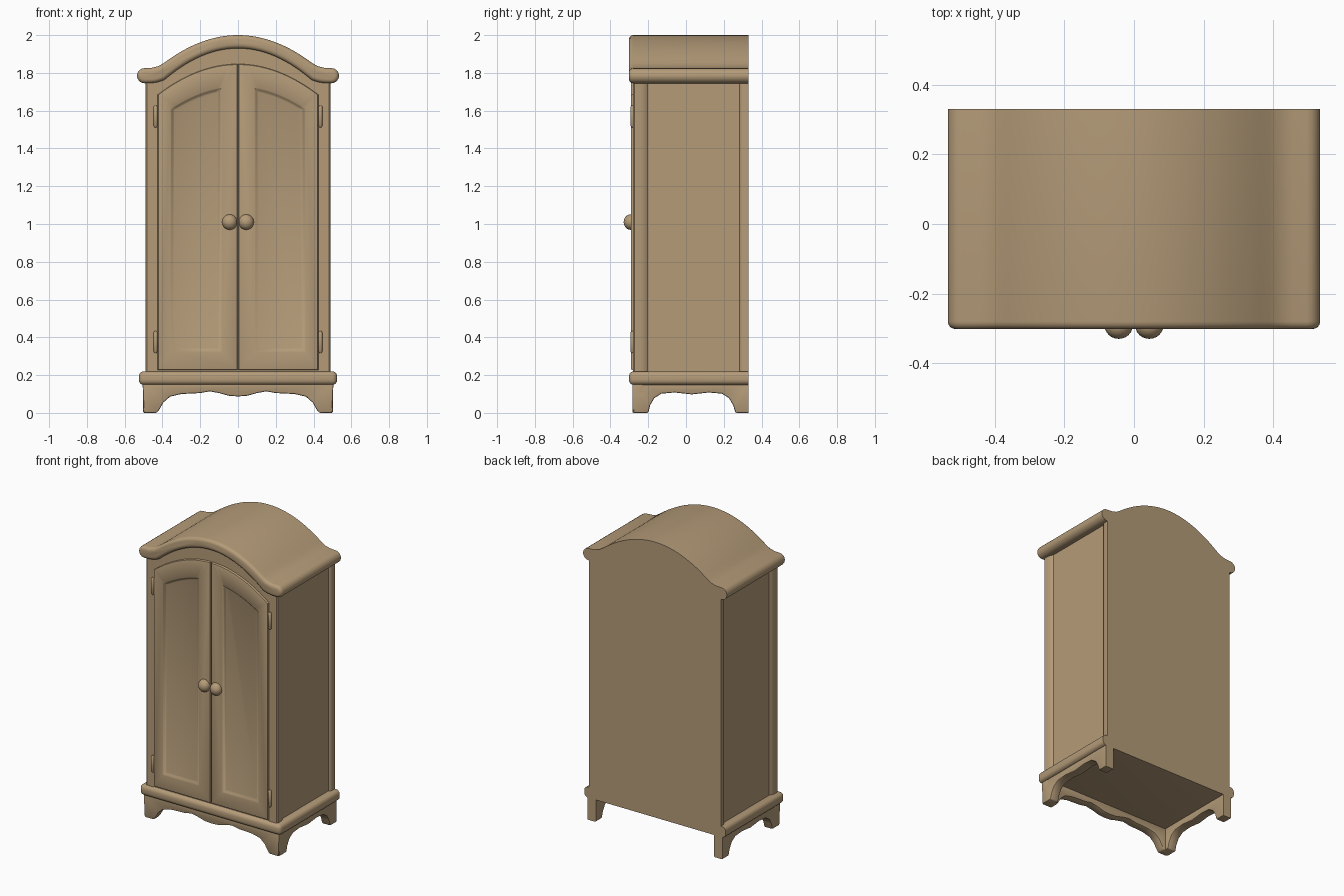
import bpy, bmesh, math
from mathutils import Matrix

if "Cube" in bpy.data.objects:
    bpy.data.objects.remove(bpy.data.objects["Cube"])

BACK = 0.33
wood = bpy.data.materials.new("warm tan wood")
wood.diffuse_color = (0.46, 0.33, 0.19, 1)
wood.use_nodes = True
wood.node_tree.nodes["Principled BSDF"].inputs["Base Color"].default_value = wood.diffuse_color


def finish(name, bm, angle=40):
    bmesh.ops.recalc_face_normals(bm, faces=bm.faces[:])
    mesh = bpy.data.meshes.new(name)
    bm.to_mesh(mesh)
    bm.free()
    mesh.materials.append(wood)
    ob = bpy.data.objects.new(name, mesh)
    bpy.context.collection.objects.link(ob)
    bpy.ops.object.select_all(action='DESELECT')
    ob.select_set(True)
    bpy.context.view_layer.objects.active = ob
    bpy.ops.object.shade_smooth_by_angle(angle=math.radians(angle))
    return ob


def loft(bm, loops):
    """Skin equal-length loops of 3D points and cap both ends."""
    rings = [[bm.verts.new(p) for p in loop] for loop in loops]
    for a, b in zip(rings, rings[1:]):
        for i in range(len(a)):
            j = (i + 1) % len(a)
            bm.faces.new((a[i], a[j], b[j], b[i]))
    bm.faces.new(rings[0])
    bm.faces.new(rings[-1])


def prism(name, pts, axis, lo, hi, bevel=0.0, segments=3):
    """Extrude a profile along an axis; round sharp edges except at the flat back."""
    place = {'x': lambda p, d: (d, p[0], p[1]),
             'y': lambda p, d: (p[0], d, p[1]),
             'z': lambda p, d: (p[0], p[1], d)}[axis]
    bm = bmesh.new()
    loft(bm, [[place(p, d) for p in pts] for d in (lo, hi)])
    bmesh.ops.recalc_face_normals(bm, faces=bm.faces[:])
    if bevel:
        edges = [e for e in bm.edges if e.calc_face_angle(0) > 0.6
                 and not all(v.co.y > BACK - 1e-4 for v in e.verts)]
        bmesh.ops.bevel(bm, geom=edges, offset=bevel, segments=segments,
                        profile=0.5, affect='EDGES')
    return finish(name, bm)


def mirrored(half):
    """Right half profile running from the centre outward, completed to the left."""
    return [(-x, z) for x, z in reversed(half) if x > 0] + half


def steps(a, b, n):
    return [a + (b - a) * i / n for i in range(n + 1)]


# carcass with arched top and flat back
core = [(x, max(1.965 - 1.03 * x * x, 1.77)) for x in steps(0, 0.475, 14)]
prism("carcass", mirrored(core + [(0.475, 0.17)]), 'y', -0.276, BACK)

# corner posts that frame the sunken side panels
for s, side in ((1, "right"), (-1, "left")):
    front = [(0.43, -0.281), (0.482, -0.281), (0.49, -0.273), (0.49, -0.242),
             (0.486, -0.225), (0.478, -0.208), (0.47, -0.2), (0.43, -0.2)]
    back = [(0.43, BACK), (0.49, BACK), (0.49, 0.3), (0.485, 0.288),
            (0.47, 0.28), (0.43, 0.28)]
    prism(side + "_front_post", [(s * x, y) for x, y in front], 'z', 0.17, 1.775)
    prism(side + "_back_post", [(s * x, y) for x, y in back], 'z', 0.17, 1.775)

# arched cornice roof with rounded, flared ends
end = [(0.495 + 0.04 * math.cos(math.radians(a)), 1.785 + 0.04 * math.sin(math.radians(a)))
       for a in steps(90, -90, 8)]
top = [(x, 2.0 - 0.96 * x * x) for x in steps(0, 0.39, 14)] + [(0.42, 1.836), (0.455, 1.827)]
under = [(0.455, 1.746), (0.425, 1.751)] + [(x, 1.93 - 1.1 * x * x) for x in steps(0.39, 0, 14)]
half = top + end + under
outline = half + [(-x, z) for x, z in reversed(half) if x > 0]
prism("cornice", outline, 'y', -0.302, BACK, 0.022, 4)

# base moulding
prism("base_moulding", [(-0.525, -0.302), (0.525, -0.302), (0.525, BACK), (-0.525, BACK)],
      'z', 0.148, 0.22, 0.026, 4)

# scalloped front apron with feet
apron = [(0, 0.087), (0.05, 0.091), (0.1, 0.105), (0.15, 0.114), (0.2, 0.105), (0.3, 0.1),
         (0.36, 0.086), (0.395, 0.055), (0.415, 0.02), (0.43, 0), (0.498, 0), (0.506, 0.17)]
lower = mirrored(apron)
prism("front_apron", lower, 'y', -0.284, -0.225, 0.007, 2)

# side aprons with front and back feet
side_pts = [(-0.284, 0.17), (-0.278, 0), (-0.2, 0), (-0.19, 0.04), (-0.168, 0.078),
            (-0.13, 0.102), (-0.06, 0.108), (0.03, 0.098), (0.12, 0.108), (0.19, 0.102),
            (0.228, 0.078), (0.25, 0.04), (0.262, 0), (BACK, 0), (BACK, 0.17)]
for s, side in ((1, "right"), (-1, "left")):
    prism(side + "_side_apron", side_pts, 'x', s * 0.44, s * 0.503, 0.007, 2)


def door_loop(s, y, x0, x1, z0, crown, bend, inset=0.0):
    """Outline with straight sides and a curved top, shrunk by inset."""
    x0, x1 = x0 + inset, x1 - inset
    pts = [(x0, z0 + inset), (x1, z0 + inset)]
    pts += [(x, crown - bend * x * x - inset) for x in steps(x1, x0, 12)]
    return [(s * x, y, z) for x, z in pts]


for s, side in ((1, "right"), (-1, "left")):
    # arched door with sunken panel
    leaf = (0.003, 0.425, 0.228, 1.847, 0.9)
    panel = (0.085, 0.358, 0.322, 1.73, 0.94)
    bm = bmesh.new()
    loft(bm, [door_loop(s, -0.265, *leaf), door_loop(s, -0.284, *leaf),
              door_loop(s, -0.29, *leaf, 0.003), door_loop(s, -0.292, *leaf, 0.009),
              door_loop(s, -0.292, *panel), door_loop(s, -0.289, *panel, 0.006),
              door_loop(s, -0.281, *panel, 0.014), door_loop(s, -0.278, *panel, 0.022)])
    finish(side + "_door", bm)

    # round knob
    bm = bmesh.new()
    bmesh.ops.create_uvsphere(bm, u_segments=24, v_segments=14, radius=1,
                              matrix=Matrix.Translation((s * 0.044, -0.293, 1.01))
                              @ Matrix.Diagonal((0.04, 0.037, 0.041, 1)))
    finish(side + "_knob", bm)

    # hinge barrels
    for z, level in ((0.375, "lower"), (1.57, "upper")):
        bm = bmesh.new()
        rings = []
        for dz, r in ((-0.058, 0.005), (-0.05, 0.011), (0.05, 0.011), (0.058, 0.005)):
            rings.append([(s * 0.436 + r * math.cos(a), -0.283 + r * math.sin(a), z + dz)
                          for a in steps(0, 2 * math.pi, 12)[:-1]])
        loft(bm, rings)
        finish(side + "_" + level + "_hinge", bm)
